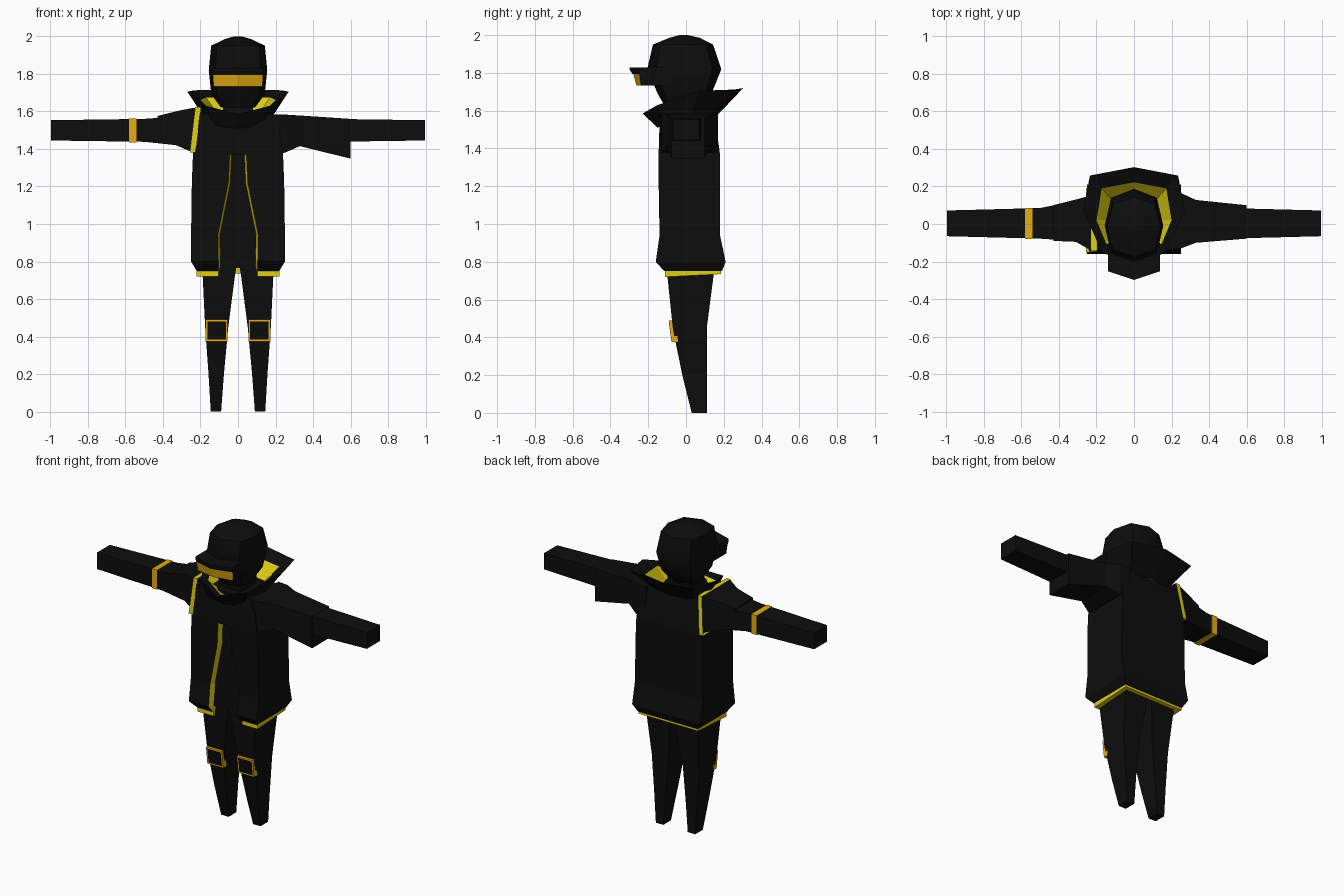
import bpy, bmesh, math

if "Cube" in bpy.data.objects:
    bpy.data.objects.remove(bpy.data.objects["Cube"], do_unlink=True)


def make_material(name, colour):
    mat = bpy.data.materials.new(name)
    mat.use_nodes = True
    mat.diffuse_color = (*colour, 1)
    mat.node_tree.nodes["Principled BSDF"].inputs["Base Color"].default_value = (*colour, 1)
    return mat


black = make_material("black cloth", (.004, .004, .004))
yellow = make_material("lemon yellow", (.75, .62, .006))
amber = make_material("amber", (.8, .42, .005))


def loft(name, rings, mat, accent=None, rule=None, caps=True, smooth=False):
    """Skin closed rings of points; rule(ring, side, face) picks accent faces."""
    bm = bmesh.new()
    rows = [[bm.verts.new(p) for p in ring] for ring in rings]
    tagged = []
    count = len(rows[0])
    for r, (low, high) in enumerate(zip(rows, rows[1:])):
        for s in range(count):
            t = (s + 1) % count
            face = bm.faces.new((low[s], low[t], high[t], high[s]))
            tagged.append((r, s, face))
    if caps:
        bm.faces.new(rows[0])
        bm.faces.new(rows[-1])
    bmesh.ops.recalc_face_normals(bm, faces=bm.faces)
    if rule:
        for r, s, face in tagged:
            face.material_index = int(rule(r, s, face))
    mesh = bpy.data.meshes.new(name)
    bm.to_mesh(mesh)
    bm.free()
    obj = bpy.data.objects.new(name, mesh)
    bpy.context.collection.objects.link(obj)
    mesh.materials.append(mat)
    if accent:
        mesh.materials.append(accent)
    if smooth:
        bpy.ops.object.select_all(action="DESELECT")
        obj.select_set(True)
        bpy.context.view_layer.objects.active = obj
        bpy.ops.object.shade_smooth_by_angle(angle=math.radians(40))
    return obj


def flat_box(z, x0, x1, y0, y1):
    return [(x0, y0, z), (x1, y0, z), (x1, y1, z), (x0, y1, z)]


def side_box(x, y0, y1, z0, z1):
    return [(x, y0, z0), (x, y1, z0), (x, y1, z1), (x, y0, z1)]


def mirrored(half):
    """Complete a ring whose first and last points lie on the centre line."""
    return half + [(-x, y, z) for x, y, z in half[-2:0:-1]]


def open_ring(z, gap, half_width, front, back, back_rise=0):
    """C-shaped coat section with wall thickness, open at the front."""
    t, lip = .03, gap - .012
    half = [(lip, front + .04, z), (gap, front, z), (half_width, front, z),
            (half_width, back, z + back_rise)]
    inner = [(half_width - t, back - t, z + back_rise), (half_width - t, front + .04, z)]
    flip = lambda pts: [(-x, y, h) for x, y, h in reversed(pts)]
    return half + flip(half) + flip(inner) + inner


# Trousers and knee pads
leg_rows = [(0, .09, .145, .03, .11), (.2, .075, .157, -.02, .11),
            (.45, .052, .175, -.07, .11), (.72, .017, .188, -.098, .145),
            (.82, 0, .195, -.1, .15)]
for side, sx in (("left", 1), ("right", -1)):
    loft(side + "_leg", [flat_box(z, sx * a, sx * b, c, d) for z, a, b, c, d in leg_rows], black)
    pad = []
    for depth, inset in ((.035, 0), (0, 0), (0, .009)):
        low, high = .375 + inset, .49 - inset
        a, b = sx * (.055 + inset), sx * (.172 - inset)
        pad.append([(a, -.077 + depth, low), (b, -.077 + depth, low),
                    (b, -.091 + depth, high), (a, -.091 + depth, high)])
    loft(side + "_knee_pad", pad, black, amber, lambda r, s, f: True)

# Inner torso and neck
loft("inner_torso", [flat_box(.79, -.19, .19, -.1, .15), flat_box(1.4, -.2, .2, -.11, .15)], black)
loft("neck", [flat_box(1.45, -.08, .08, -.08, .08), flat_box(1.68, -.08, .08, -.08, .08)], black)

# Coat: open lower half with yellow front edges, closed chest, hem
coat_rows = [(.75, .105, .22, -.115, .19), (.8, .105, .25, -.16, .21),
             (.94, .108, .25, -.14, .18), (1.22, .052, .246, -.145, .18),
             (1.37, .045, .24, -.145, .18)]
loft("coat_lower", [open_ring(*row) for row in coat_rows], black, yellow,
     lambda r, s, f: s in (0, 6))
loft("coat_chest", [flat_box(z, -w, w, a, b) for z, w, a, b in
                    ((1.37, .24, -.145, .18), (1.48, .225, -.142, .165),
                     (1.585, .19, -.135, .145))], black)
loft("coat_hem", [open_ring(z, .105, .22, -.11, .185, .015) for z in (.72, .753)],
     yellow)

# Arms
for side, sx in (("left", 1), ("right", -1)):
    loft(side + "_arm", [side_box(sx * x, *rest) for x, *rest in
                         ((.2, -.12, .15, 1.38, 1.58), (.25, -.115, .14, 1.385, 1.58),
                          (.33, -.09, .12, 1.42, 1.572), (.5, -.078, .085, 1.438, 1.56),
                          (.995, -.065, .072, 1.445, 1.553))], black)

# Wide left sleeve, right shoulder flap, armhole trim and arm band
loft("left_sleeve", [side_box(*row) for row in
                     ((.18, -.135, .17, 1.37, 1.585), (.25, -.13, .165, 1.38, 1.583),
                      (.33, -.1, .128, 1.415, 1.578), (.6, -.078, .1, 1.348, 1.56))], black)
loft("right_shoulder_flap", [side_box(*row) for row in
                             ((-.19, -.138, .15, 1.42, 1.618), (-.24, -.135, .15, 1.42, 1.618),
                              (-.31, -.095, .13, 1.46, 1.605),
                              (-.43, -.09, .1, 1.535, 1.575))], black)
loft("armhole_trim", [[(-.257 + d, -.153, 1.38), (-.228 + d, -.144, 1.624),
                       (-.228 + d, .158, 1.624), (-.257 + d, .188, 1.38)]
                      for d in (0, .03)], yellow, caps=False)
loft("right_arm_band", [side_box(x, -.079, .086, 1.434, 1.563) for x in (-.58, -.542)], amber)

# Flared collar with yellow lining
base = [(0, -.15, 1.51), (.13, -.13, 1.52), (.175, .02, 1.56), (.14, .14, 1.575), (0, .165, 1.575)]
rim = [(0, -.23, 1.585), (.17, -.15, 1.63), (.27, .07, 1.705), (.235, .258, 1.712), (0, .303, 1.72)]
lining = [(0, -.18, 1.58), (.15, -.1, 1.61), (.2, .02, 1.66), (.172, .19, 1.675), (0, .222, 1.675)]
throat = [(0, -.1, 1.55), (.1, -.07, 1.56), (.13, .02, 1.58), (.11, .12, 1.59), (0, .14, 1.59)]
loft("collar", [mirrored(ring) for ring in (base, rim, lining, throat)], black, yellow,
     lambda r, s, f: r == 2, caps=False)

# Head
head = []
for z, w, front, back in ((1.62, .09, -.11, .08), (1.69, .142, -.15, .135), (1.82, .156, -.205, .187),
                          (1.95, .143, -.175, .143), (1.985, .07, -.09, .075), (2, .02, -.035, .01)):
    mid = (front + back) / 2
    head.append(mirrored([(0, front, z), (w * .78, mid + (front - mid) * .76, z), (w, mid, z),
                          (w * .78, mid + (back - mid) * .76, z), (0, back, z)]))
loft("head", head, black, smooth=True)


# Visor with amber lens, and brim
def visor_ring(z, width, corner, tip):
    return mirrored([(0, tip, z), (width, corner, z), (width, -.1, z), (0, -.1, z)])


loft("visor", [visor_ring(1.733, .13, -.238, -.262), visor_ring(1.805, .135, -.248, -.282)],
     black, amber, lambda r, s, f: f.normal.y < -.5)
loft("brim", [visor_ring(1.795, .135, -.249, -.285), visor_ring(1.818, .138, -.252, -.298),
              visor_ring(1.828, .138, -.252, -.298)], black)
